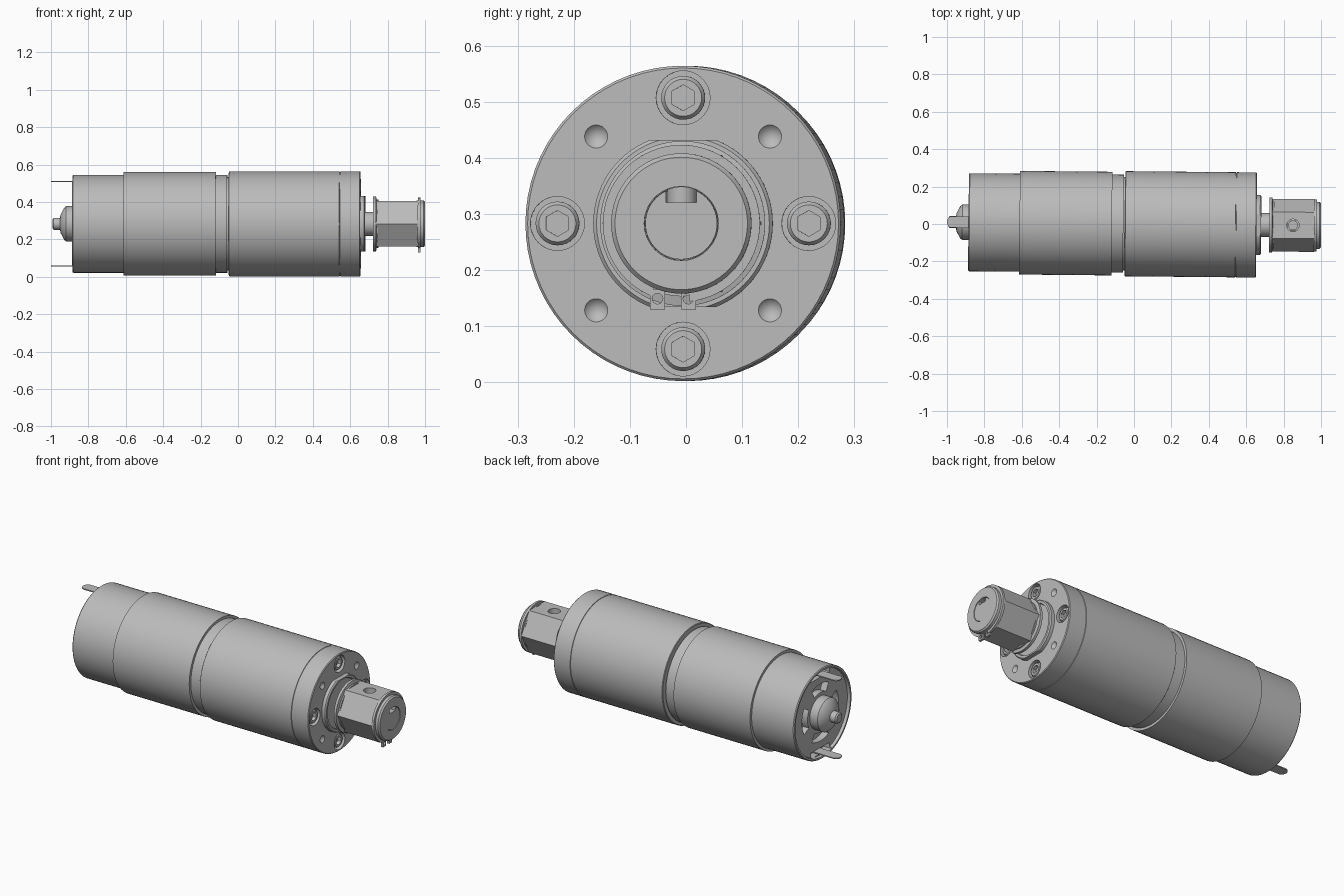
import bpy
import bmesh
from math import pi, cos, sin, radians
from mathutils import Matrix, Vector

old = bpy.data.objects.get("Cube")
if old:
    bpy.data.objects.remove(old, do_unlink=True)

# Every part is built along the local x axis, then placed by this frame
FRAME = Matrix.Translation((0, 0.001, 0.283)) @ Matrix.Rotation(-0.0095, 4, 'Z')

steel = bpy.data.materials.new("steel_grey")
steel.use_nodes = True
GREY = (0.5, 0.5, 0.5, 1)
steel.diffuse_color = GREY
steel.node_tree.nodes["Principled BSDF"].inputs["Base Color"].default_value = GREY
parts = []


def finish(bm, name, cutter=False):
    bmesh.ops.recalc_face_normals(bm, faces=bm.faces)
    mesh = bpy.data.meshes.new(name)
    bm.to_mesh(mesh)
    bm.free()
    mesh.materials.append(steel)
    ob = bpy.data.objects.new(name, mesh)
    bpy.context.collection.objects.link(ob)
    ob.matrix_world = FRAME
    ob.hide_render = cutter
    if not cutter:
        parts.append(ob)
    return ob


def lathe(name, profile, y=0, z=0, sides=72, cutter=False):
    """Turn (x, radius) points around an axis parallel to x."""
    bm = bmesh.new()
    verts = [bm.verts.new((x, 0, r)) for x, r in profile]
    edges = [bm.edges.new(pair) for pair in zip(verts, verts[1:])]
    bmesh.ops.spin(bm, geom=verts + edges, cent=(0, 0, 0), axis=(1, 0, 0),
                   angle=2 * pi, steps=sides, use_duplicate=False)
    bmesh.ops.remove_doubles(bm, verts=bm.verts, dist=1e-5)
    bmesh.ops.translate(bm, verts=bm.verts, vec=(0, y, z))
    return finish(bm, name, cutter)


def rod(name, x0, x1, r, y=0, z=0, sides=32, cutter=False):
    return lathe(name, [(x0, 0), (x0, r), (x1, r), (x1, 0)], y, z, sides, cutter)


def prism(name, outline, direction, cutter=False):
    """Extrude a flat outline of 3D points."""
    bm = bmesh.new()
    face = bm.faces.new([bm.verts.new(p) for p in outline])
    out = bmesh.ops.extrude_face_region(bm, geom=[face], use_keep_orig=True)
    moved = [v for v in out["geom"] if isinstance(v, bmesh.types.BMVert)]
    bmesh.ops.translate(bm, verts=moved, vec=direction)
    return finish(bm, name, cutter)


def box(name, x0, x1, y0, y1, z0, z1, cutter=False):
    return prism(name, [(x0, y0, z0), (x0, y1, z0), (x0, y1, z1), (x0, y0, z1)],
                 (x1 - x0, 0, 0), cutter)


def arc(name, x0, x1, r0, r1, start, end, steps=16, cutter=False):
    """Ring segment, angles in degrees from +y towards +z."""
    angles = [radians(start + (end - start) * i / steps) for i in range(steps + 1)]
    pts = [(x0, r1 * cos(a), r1 * sin(a)) for a in angles]
    pts += [(x0, r0 * cos(a), r0 * sin(a)) for a in reversed(angles)]
    return prism(name, pts, (x1 - x0, 0, 0), cutter)


def upright(name, x, r, z0, z1, cutter=False):
    pts = [(x + r * cos(a), r * sin(a), z0) for a in (2 * pi * i / 32 for i in range(32))]
    return prism(name, pts, (0, 0, z1 - z0), cutter)


def cut(target, cutters):
    for c in cutters:
        mod = target.modifiers.new("cut", 'BOOLEAN')
        mod.operation = 'DIFFERENCE'
        mod.solver = 'EXACT'
        mod.object = c
    bpy.context.view_layer.update()
    graph = bpy.context.evaluated_depsgraph_get()
    mesh = bpy.data.meshes.new_from_object(target.evaluated_get(graph))
    target.modifiers.clear()
    target.data = mesh
    for c in cutters:
        bpy.data.objects.remove(c, do_unlink=True)


# Motor can with a recessed, vented rear cap
can = lathe("motor_can", [(-0.868, 0), (-0.868, 0.245), (-0.885, 0.248), (-0.885, 0.258),
                          (-0.88, 0.262), (-0.057, 0.262), (-0.057, 0)])
vents = [arc("vent_cutter", -0.9, -0.83, 0.115, 0.165, a - 27, a + 27, cutter=True)
         for a in (0, 90, 180, 270)]
vents += [box("terminal_cutter", -0.9, -0.83, -0.085, 0.085, s * 0.205, s * 0.238, True)
          for s in (-1, 1)]
cut(can, vents)

# Rear bearing boss and shaft tip
lathe("rear_bearing", [(-0.86, 0), (-0.86, 0.095), (-0.918, 0.095), (-0.93, 0.085),
                       (-0.948, 0.05), (-0.952, 0.032), (-0.985, 0.032),
                       (-0.992, 0.024), (-0.992, 0)])

# Flat solder tabs with rounded tips
for s, label in ((1, "upper"), (-1, "lower")):
    z = s * 0.226
    tip = [(-0.975 - 0.025 * sin(a), -0.03 * cos(a), z - 0.003)
           for a in (pi * i / 10 for i in range(11))]
    prism(label + "_terminal", [(-0.84, -0.03, z - 0.003)] + tip + [(-0.84, 0.03, z - 0.003)],
          (0, 0, 0.006))

# Flux sleeve around the can
lathe("motor_sleeve", [(-0.612, 0.255), (-0.612, 0.277), (-0.118, 0.277),
                       (-0.118, 0.255), (-0.612, 0.255)])
lathe("joint_neck", [(-0.07, 0), (-0.07, 0.25), (-0.04, 0.25), (-0.04, 0)])

# Gearbox with a seam before the front plate
gearbox = lathe("gearbox", [(-0.049, 0), (-0.049, 0.277), (-0.046, 0.281), (0.543, 0.281),
                            (0.544, 0.278), (0.546, 0.278), (0.547, 0.281),
                            (0.651, 0.281), (0.655, 0.277), (0.655, 0)])
holes = []
for i in range(4):
    a = pi / 2 * i
    y, z = 0.224 * cos(a), 0.224 * sin(a)
    holes.append(rod("bore_cutter", 0.61, 0.7, 0.048, y, z, cutter=True))
    # Socket head screw sitting in its counterbore
    screw = lathe("cap_screw", [(0.6, 0), (0.6, 0.039), (0.642, 0.039), (0.65, 0.033),
                                (0.65, 0)], y, z, 32)
    cut(screw, [rod("socket_cutter", 0.63, 0.7, 0.023, y, z, 6, True)])
    # Conical dimple between the screws
    y, z = 0.219 * cos(a + pi / 4), 0.219 * sin(a + pi / 4)
    holes.append(lathe("dimple_cutter", [(0.632, 0), (0.656, 0.0215), (0.67, 0.0215),
                                         (0.67, 0)], y, z, 32, True))
cut(gearbox, holes)

# Front boss with flats on top and bottom
boss = lathe("front_boss", [(0.64, 0), (0.64, 0.16), (0.674, 0.16), (0.68, 0.154),
                            (0.68, 0.142), (0.672, 0.138), (0.672, 0)])
cut(boss, [box("flat_cutter", 0.63, 0.7, -0.2, 0.2, s * 0.149, s * 0.2, True)
           for s in (-1, 1)])

# Hexagonal output hub with a collar at each end
hub = prism("hex_hub", [(0.735, 0.141 * cos(pi / 3 * i), 0.141 * sin(pi / 3 * i))
                        for i in range(6)], (0.23, 0, 0))
cut(hub, [rod("hub_bore", 0.7, 1.0, 0.065, cutter=True),
          upright("screw_bore", 0.85, 0.033, 0.02, 0.2, True)])
lathe("rear_collar", [(0.723, 0.06), (0.723, 0.147), (0.738, 0.147), (0.742, 0.13),
                      (0.75, 0.13), (0.75, 0.06)])
lathe("end_collar", [(0.955, 0.066), (0.955, 0.125), (0.992, 0.125), (1.0, 0.118),
                     (1.0, 0.066), (0.955, 0.066)])

# Snap ring with two drilled ears at the bottom
arc("snap_ring", 0.962, 0.976, 0.12, 0.14, -84, 247, 64)
for y0 in (-0.056, -0.001):
    ear = box("snap_ring_ear", 0.962, 0.976, y0, y0 + 0.027, -0.153, -0.118)
    cut(ear, [rod("ear_bore", 0.9, 1.0, 0.0095, y0 + 0.0135, -0.134, 16, True)])

# Output shaft with a keyed flat and a set screw
shaft = rod("output_shaft", 0.66, 0.998, 0.064, sides=64)
cut(shaft, [box("flat_cutter", 0.82, 1.1, -0.027, 0.027, 0.037, 0.1, True)])
upright("set_screw", 0.85, 0.026, 0.036, 0.095)

# Smooth the round surfaces and keep the machined edges crisp
bpy.ops.object.select_all(action='DESELECT')
for ob in parts:
    ob.select_set(True)
bpy.context.view_layer.objects.active = parts[0]
bpy.ops.object.shade_smooth_by_angle(angle=radians(25))
